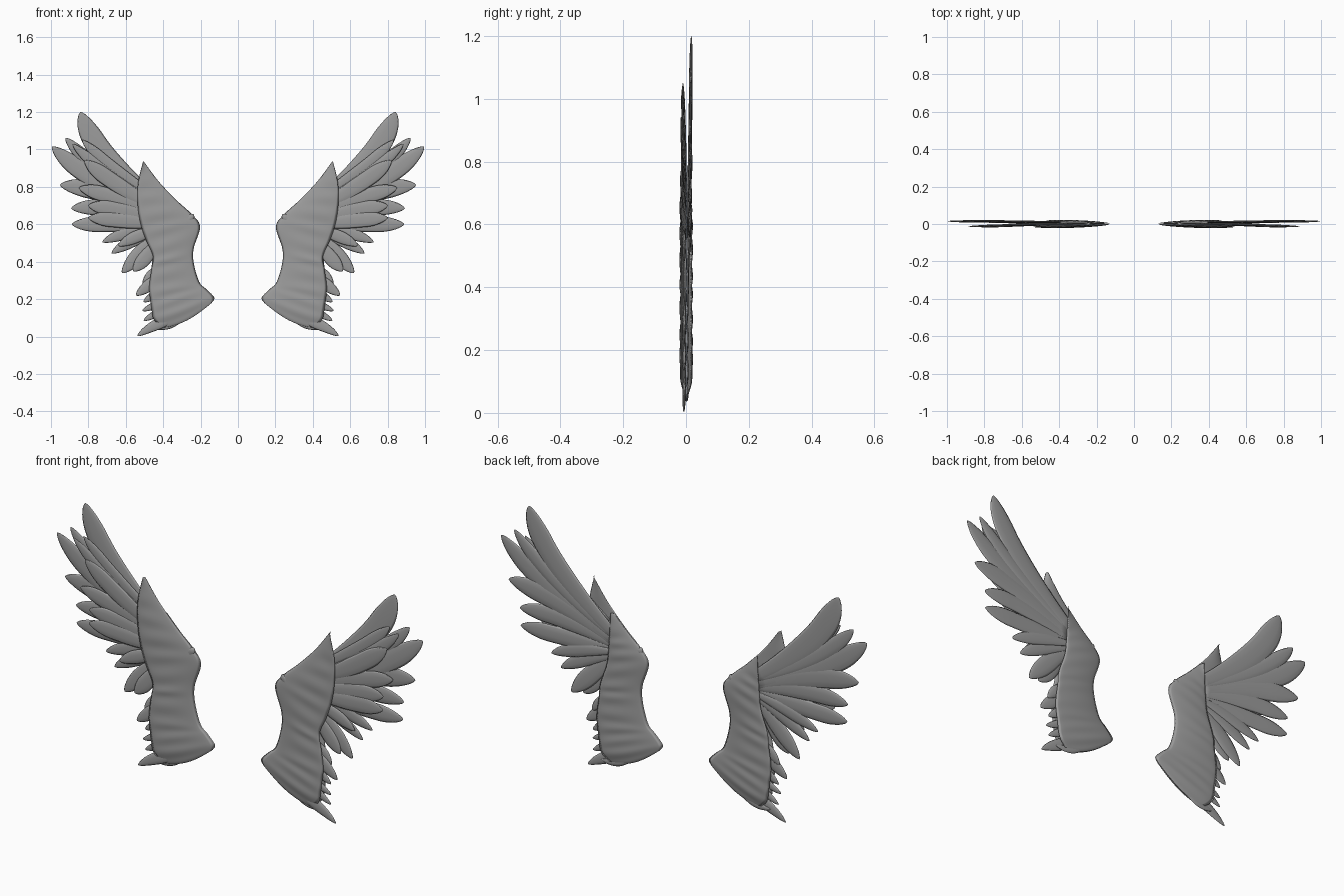
import bpy, bmesh, math
from mathutils import Vector

if "Cube" in bpy.data.objects:
    bpy.data.objects.remove(bpy.data.objects["Cube"])

# Dark grey shared by every part
grey = bpy.data.materials.new("dark_grey")
grey.diffuse_color = (0.33, 0.33, 0.33, 1)
grey.use_nodes = True
grey.node_tree.nodes["Principled BSDF"].inputs["Base Color"].default_value = grey.diffuse_color


def finish(name, bm):
    """Turn a half-model bmesh into a smooth object mirrored across x."""
    bmesh.ops.remove_doubles(bm, verts=bm.verts, dist=0.00005)
    bmesh.ops.recalc_face_normals(bm, faces=bm.faces)
    for f in bm.faces:
        f.smooth = True
    me = bpy.data.meshes.new(name)
    bm.to_mesh(me)
    bm.free()
    me.materials.append(grey)
    ob = bpy.data.objects.new(name, me)
    bpy.context.collection.objects.link(ob)
    ob.modifiers.new("mirror", 'MIRROR').use_axis = (True, False, False)
    return ob


def skin(bm, rings):
    """Bridge closed rings of points and cap both ends."""
    vs = [[bm.verts.new(p) for p in r] for r in rings]
    n = len(vs[0])
    for a, b in zip(vs, vs[1:]):
        for i in range(n):
            bm.faces.new((a[i], a[(i + 1) % n], b[(i + 1) % n], b[i]))
    bm.faces.new(vs[0])
    bm.faces.new(vs[-1])


def feather(name, base, ctrl, tip, width, y0, y1, thick=0.006, blunt=0.72, n=20, sides=10):
    """Lens-section blade following a quadratic curve in the xz plane."""
    a, b, c = Vector(base), Vector(ctrl), Vector(tip)
    rings = []
    for i in range(n + 1):
        t = 1 - (1 - i / n) ** 1.5
        p = a * (1 - t) ** 2 + b * 2 * t * (1 - t) + c * t * t
        d = ((b - a) * (1 - t) + (c - b) * t).normalized()
        w = 0.4 + 0.6 * math.sin(min(t / 0.55, 1) * math.pi / 2)
        if t > blunt:
            w *= max(1 - ((t - blunt) / (1 - blunt)) ** 1.7, 0.002) ** 0.65
        y = y0 + (y1 - y0) * t
        ring = []
        for k in range(sides):
            g = 2 * math.pi * k / sides
            s = math.cos(g) * width * w / 2
            ring.append((p.x - d.y * s, y + math.sin(g) * thick * w ** 0.7, p.y + d.x * s))
        rings.append(ring)
    bm = bmesh.new()
    skin(bm, rings)
    finish(name, bm)


def spline(pts, s):
    """Catmull-Rom sample, s measured in point intervals."""
    i = min(int(s), len(pts) - 2)
    t = s - i
    p = [Vector(pts[max(0, min(len(pts) - 1, i + k))]) for k in (-1, 0, 1, 2)]
    return 0.5 * (2 * p[1] + (p[2] - p[0]) * t + (2 * p[0] - 5 * p[1] + 4 * p[2] - p[3]) * t * t
                  + (3 * p[1] - p[0] - 3 * p[2] + p[3]) * t ** 3)


def panel(name, rows, y_mid, front, back, lip, sub=8, cols=18):
    """Puffed sheet between inner and outer edge, with folds and an offset outer lip."""
    rings = []
    total = (len(rows) - 1) * sub
    for j in range(total + 1):
        v = j / total
        q = spline(rows, j / sub)
        end = max(min(v / 0.12, (1 - v) / 0.25, 1), 0.02) ** 0.6
        ring = []
        for side in (-1, 1):
            for k in range(cols):
                u = k / cols if side < 0 else 1 - k / cols
                h = max(math.sin(math.pi * u), 0) ** 0.65 * end
                fold = 1 + 0.2 * u * math.sin(v * 70 + 1.5 * u)
                sag = -0.025 * math.sin(math.pi * u) * max(0, 1 - v * 6)
                depth = front if side < 0 else back
                y = y_mid + side * depth * h * fold + lip * u ** 2.5 * min(v / 0.12, 1)
                ring.append((q[0] + (q[2] - q[0]) * u, y, q[1] + (q[3] - q[1]) * u + sag))
        rings.append(ring)
    bm = bmesh.new()
    skin(bm, rings)
    finish(name, bm)


# Wing arm: the broad front sheet reaches the spike, the back sheet stops short
lower = [(.14, .18, .40, .045), (.127, .208, .45, .09), (.165, .25, .465, .17),
         (.206, .29, .475, .26), (.236, .39, .463, .36), (.237, .47, .455, .43)]
panel("front_wing_sheet", lower + [
    (.203, .585, .495, .522), (.243, .65, .525, .62), (.33, .73, .538, .73),
    (.425, .83, .533, .83), (.503, .935, .508, .935)], -.002, .014, .004, -.013)
panel("back_wing_sheet", lower + [
    (.203, .585, .42, .535), (.243, .65, .41, .62), (.31, .71, .405, .69),
    (.385, .785, .40, .79)], .003, .004, .014, .013)

# Wrist knuckle on the leading edge
feather("wrist_knuckle", (.30, .60), (.26, .62), (.24, .655), .04, 0, 0, .010)

# Long flight feathers fanning from the wrist: base, control, tip, width
flight = [
    ((.36, .67), (.76, .93), (.842, 1.20), .118),
    ((.38, .67), (.75, .86), (.922, 1.062), .075),
    ((.38, .65), (.77, .80), (.994, 1.015), .100),
    ((.39, .64), (.68, .79), (.952, .81), .100),
    ((.39, .63), (.66, .71), (.892, .685), .085),
    ((.39, .61), (.65, .60), (.888, .60), .085),
]
for i, (a, b, c, w) in enumerate(flight):
    feather(f"flight_feather_{i + 1}", a, b, c, w, .011 - .001 * i, .017 - .001 * (i % 3))

# Shorter covering feathers in front of the flight feathers
cover = [
    ((.42, .74), (.68, .89), (.832, 1.050), .060),
    ((.42, .70), (.70, .85), (.885, 1.03), .060),
    ((.42, .68), (.65, .80), (.82, .94), .085),
    ((.42, .66), (.66, .75), (.85, .795), .080),
    ((.42, .63), (.62, .68), (.80, .700), .080),
    ((.42, .60), (.60, .62), (.80, .635), .080),
]
for i, (a, b, c, w) in enumerate(cover):
    feather(f"cover_feather_{i + 1}", a, b, c, w, 0, -.010 - .003 * (i % 3), .005)

# Hanging feathers below the fan
hanging = [
    ((.39, .60), (.58, .57), (.725, .505), .065, .010),
    ((.39, .58), (.55, .53), (.675, .445), .065, .006),
    ((.42, .57), (.53, .55), (.640, .485), .065, -.006),
    ((.40, .56), (.51, .46), (.620, .340), .085, .004),
    ((.42, .52), (.49, .42), (.560, .350), .075, -.003),
]
for i, (a, b, c, w, y) in enumerate(hanging):
    feather(f"hanging_feather_{i + 1}", a, b, c, w, y, y, .006, .6)

# Small pointed feathers along the lower outer edge
trailing = [
    ((.40, .38), (.47, .33), (.508, .280), .055),
    ((.39, .34), (.48, .27), (.545, .220), .065),
    ((.38, .27), (.45, .22), (.505, .185), .048),
    ((.36, .22), (.45, .16), (.512, .138), .040),
    ((.36, .17), (.44, .12), (.505, .085), .042),
    ((.30, .11), (.43, .08), (.538, .003), .060),
    ((.28, .11), (.37, .04), (.460, .050), .040),
]
for i, (a, b, c, w) in enumerate(trailing):
    y = .004 * (-1) ** i
    feather(f"trailing_feather_{i + 1}", a, b, c, w, y, y - .003, .006, .45)
